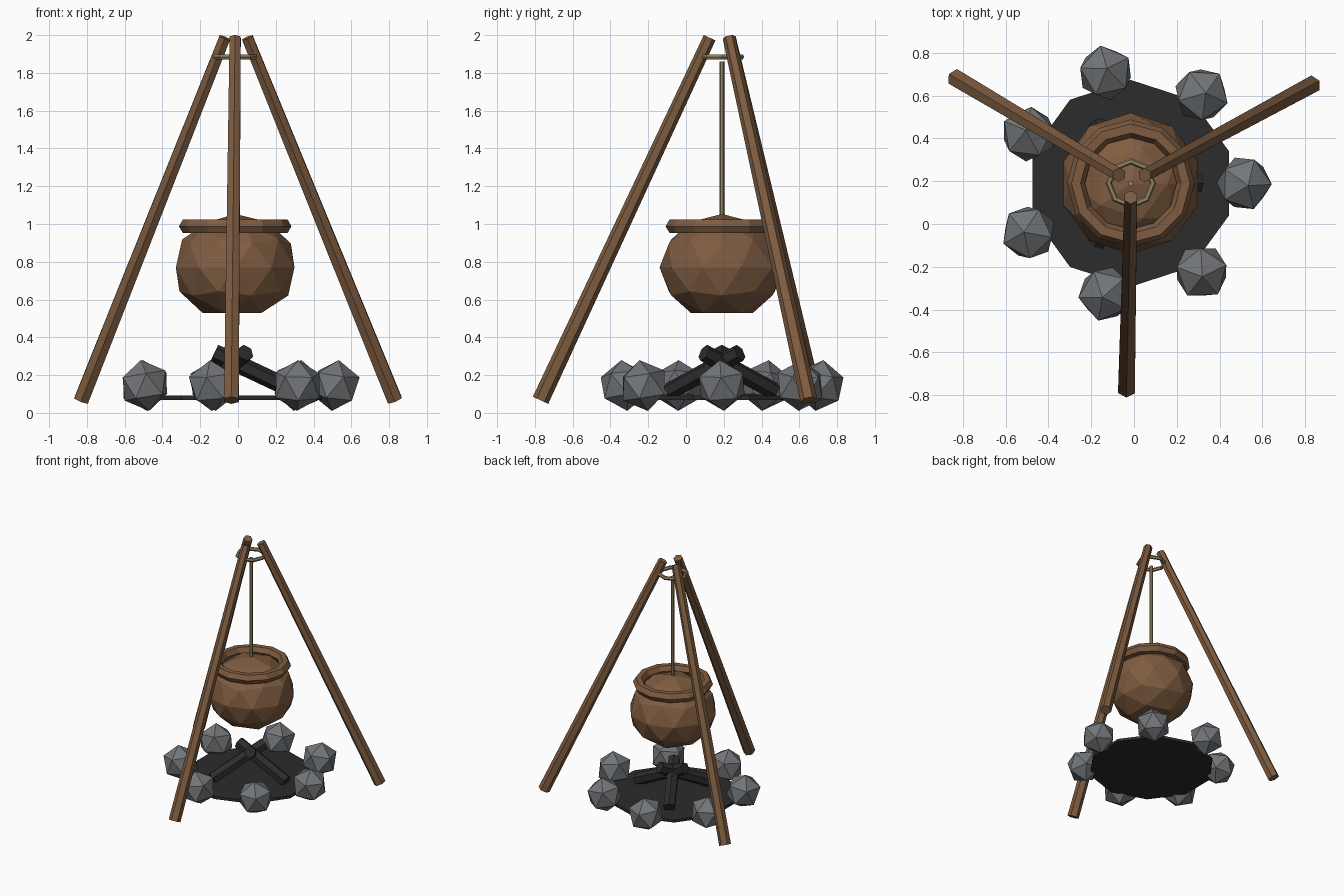
import bpy, math
from mathutils import Vector, Matrix

if "Cube" in bpy.data.objects:
    bpy.data.objects.remove(bpy.data.objects["Cube"])

CX, CY = -0.015, 0.19          # centre of the fire


def material(name, rgb):
    m = bpy.data.materials.new(name)
    m.diffuse_color = (*rgb, 1.0)
    m.use_nodes = True
    m.node_tree.nodes["Principled BSDF"].inputs["Base Color"].default_value = m.diffuse_color
    return m


wood = material("brown wood", (0.205, 0.105, 0.051))
clay = material("brown pot", (0.215, 0.108, 0.052))
stone = material("grey stone", (0.17, 0.18, 0.19))
char = material("charcoal", (0.025, 0.025, 0.025))
rope = material("tan rope", (0.29, 0.23, 0.12))


def finish(name, mat):
    ob = bpy.context.object
    ob.name = name
    ob.data.materials.append(mat)
    return ob


def pole(name, a, b, r1, r2, mat, sides=6):
    """Tapered prism from point a to point b."""
    a, b = Vector(a), Vector(b)
    d = b - a
    bpy.ops.mesh.primitive_cone_add(vertices=sides, radius1=r1, radius2=r2,
                                    depth=d.length, location=(a + b) / 2)
    ob = finish(name, mat)
    ob.rotation_euler = d.to_track_quat('Z', 'Y').to_euler()
    return ob


def torus(name, z, major, minor, segs, sides, turn, mat):
    bpy.ops.mesh.primitive_torus_add(major_segments=segs, minor_segments=sides,
                                     major_radius=major, minor_radius=minor,
                                     location=(CX, CY, z), rotation=(0, 0, turn))
    return finish(name, mat)


# Tripod legs
legs = [("front_leg", (-0.035, -0.77, 0.067), (-0.015, 0.125, 1.986)),
        ("back_left_leg", (-0.83, 0.68, 0.067), (-0.07, 0.23, 1.986)),
        ("back_right_leg", (0.83, 0.65, 0.067), (0.05, 0.228, 1.986))]
for name, foot, top in legs:
    pole(name, foot, top, 0.045, 0.034, wood)

# Binding ring and hanging rope
torus("binding_ring", 1.885, 0.103, 0.015, 8, 6, 0, rope)
pole("hanging_rope", (CX, CY, 1.0), (CX, CY, 1.86), 0.013, 0.013, rope)

# Pot: squashed faceted ball with a flattened underside
bpy.ops.mesh.primitive_ico_sphere_add(subdivisions=2, radius=1, location=(CX, CY, 0.77))
pot = finish("pot", clay)
pot.data.transform(Matrix.Diagonal((0.33, 0.33, 0.283, 1)))
for v in pot.data.vertices:
    v.co.z = max(v.co.z, -0.24)
torus("pot_rim", 0.988, 0.256, 0.042, 12, 6, 0, clay)

# Ash bed
bpy.ops.mesh.primitive_cylinder_add(vertices=10, radius=0.483, depth=0.022,
                                    location=(CX, CY, 0.08))
finish("ash_bed", char)

# Three crossed logs
for i in range(3):
    a = i * math.tau / 3
    c, s = math.cos(a), math.sin(a)
    pole(f"log_{i + 1}", (CX + 0.32 * c, CY + 0.32 * s, 0.115),
         (CX - 0.11 * c, CY - 0.11 * s, 0.318), 0.047, 0.047, char)

# Ring of seven stones
for i in range(7):
    a = i * math.tau / 7
    bpy.ops.mesh.primitive_ico_sphere_add(
        subdivisions=1, radius=0.136,
        location=(CX + 0.53 * math.cos(a), CY + 0.53 * math.sin(a), 0.145),
        rotation=(0.08, 0.14, a))
    finish(f"stone_{i + 1}", stone)
